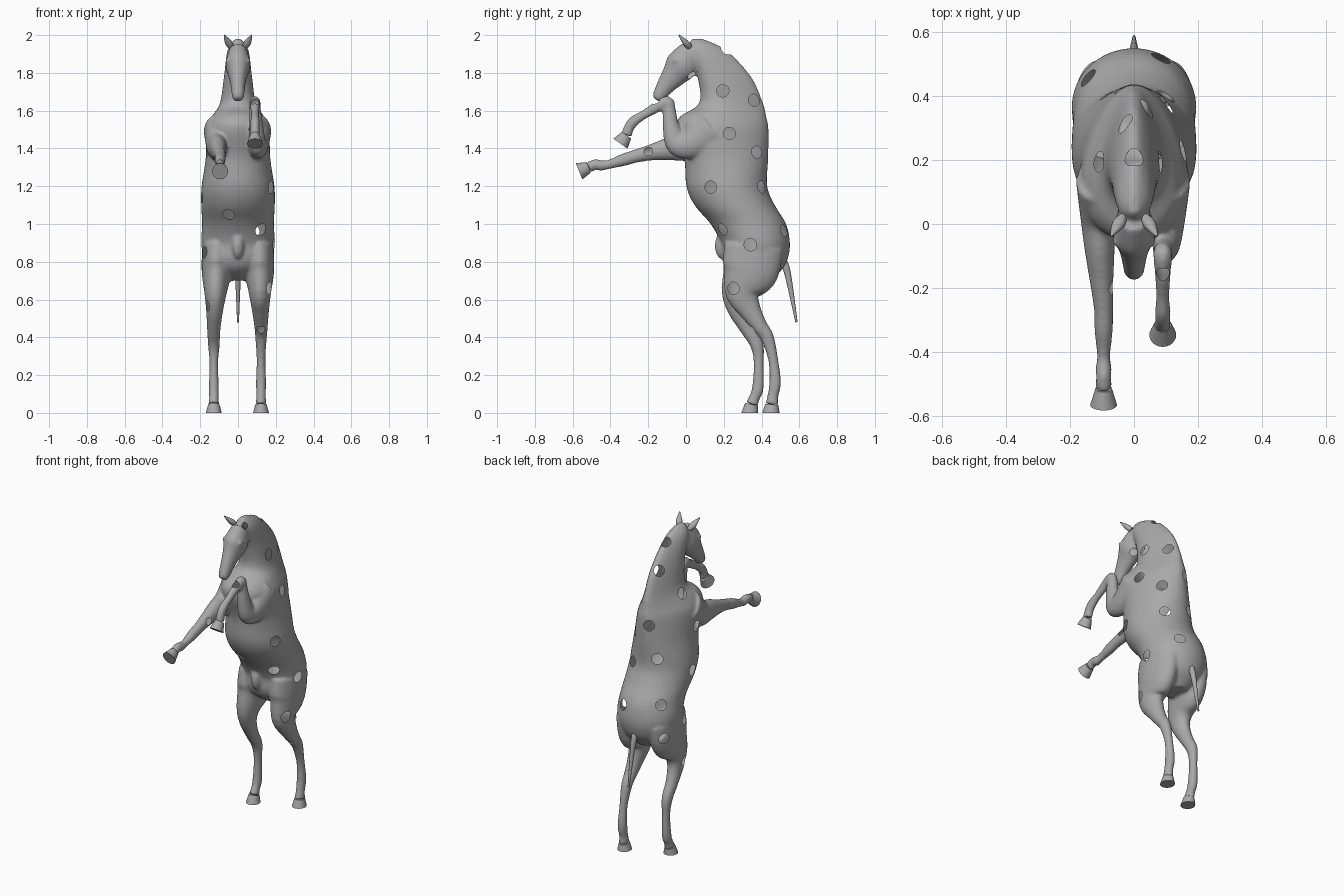
import bpy, bmesh, math
from mathutils import Vector
from mathutils.bvhtree import BVHTree

if "Cube" in bpy.data.objects:
    bpy.data.objects.remove(bpy.data.objects["Cube"])

grey = bpy.data.materials.new("plain_grey")
grey.diffuse_color = (0.4, 0.4, 0.4, 1)
grey.use_nodes = True
grey.node_tree.nodes["Principled BSDF"].inputs["Base Color"].default_value = grey.diffuse_color


def spline(rows, steps):
    """Catmull-Rom interpolation of rows of any length."""
    out = []
    for i in range(len(rows) - 1):
        a, b, c, d = (rows[max(0, min(len(rows) - 1, i + k))] for k in (-1, 0, 1, 2))
        for s in range(steps):
            t = s / steps
            out.append([0.5 * (2 * q + (r - p) * t + (2 * p - 5 * q + 4 * r - w) * t * t
                               + (3 * q - p - 3 * r + w) * t ** 3)
                        for p, q, r, w in zip(a, b, c, d)])
    return out + [list(rows[-1])]


def finish(name, bm):
    mesh = bpy.data.meshes.new(name)
    bm.to_mesh(mesh)
    bm.free()
    mesh.materials.append(grey)
    ob = bpy.data.objects.new(name, mesh)
    bpy.context.collection.objects.link(ob)
    return ob


def skin(name, rings):
    """Join closed rings of points into a capped solid."""
    bm = bmesh.new()
    loops = [[bm.verts.new(p) for p in ring] for ring in rings]
    n = len(loops[0])
    for a, b in zip(loops, loops[1:]):
        for i in range(n):
            bm.faces.new((a[i], a[(i + 1) % n], b[(i + 1) % n], b[i]))
    bm.faces.new(loops[0][::-1])
    bm.faces.new(loops[-1])
    bmesh.ops.recalc_face_normals(bm, faces=bm.faces)
    return finish(name, bm)


def tube(name, rows, steps=5, n=24):
    """Rows are x, y, z, side radius, front-to-back radius."""
    pts = spline(rows, steps)
    rings = []
    for i, p in enumerate(pts):
        t = (Vector(pts[min(i + 1, len(pts) - 1)][:3]) - Vector(pts[max(i - 1, 0)][:3])).normalized()
        side = (Vector((1, 0, 0)) - t * t.x).normalized()
        up = t.cross(side)
        rings.append([Vector(p[:3]) + side * (p[3] * math.cos(a)) + up * (p[4] * math.sin(a))
                      for a in (2 * math.pi * k / n for k in range(n))])
    return skin(name, rings)


def ball(name, centre, size):
    bm = bmesh.new()
    bmesh.ops.create_uvsphere(bm, u_segments=20, v_segments=12, radius=1)
    for v in bm.verts:
        v.co = Vector(centre) + Vector([c * s for c, s in zip(v.co, size)])
    return finish(name, bm)


def smooth(ob):
    bpy.ops.object.select_all(action='DESELECT')
    ob.select_set(True)
    bpy.context.view_layer.objects.active = ob
    bpy.ops.object.shade_smooth_by_angle(angle=math.radians(40))


parts = []


def leg(name, x_top, x_low, radii, path, sole):
    """Thick muscle is stretched front to back; the hoof flares to a flat sole."""
    rows = []
    for i, (r, (y, z)) in enumerate(zip(radii, path)):
        x = x_top + (x_low - x_top) * min(1, i / 4)
        rows.append((x, y, z, r, r * (1.15 + 18 * max(0, r - .035))))
    parts.append(tube(name + "_leg", rows))
    end = (x_low, sole[0], sole[1], .042, .046)
    hoof = tube(name + "_hoof", [rows[-1], [t * .8 + e * .2 for t, e in zip(rows[-1], end)], end], 1)
    if sole[1] == 0:
        for v in hoof.data.vertices[-24:]:
            v.co.z = 0
    smooth(hoof)


# trunk and neck: z, front y, back y, half width; the crest narrows with height
trunk = [(.70, .30, .45, .06), (.76, .22, .51, .14), (.82, .19, .54, .18), (.9, .185, .55, .195),
         (1, .13, .53, .19), (1.1, .045, .47, .195), (1.2, .002, .43, .193), (1.35, -.01, .435, .17),
         (1.5, -.055, .437, .16), (1.57, -.03, .425, .13), (1.64, .07, .408, .09), (1.78, .06, .345, .07),
         (1.92, .01, .215, .052), (1.98, .03, .09, .015)]
rings = []
for z, yf, yb, w in spline(trunk, 5):
    k = .38 * max(0, min(1, (z - 1.25) / .35))
    rings.append([(w * math.cos(a) * (1 - k * math.sin(a)), (yf + yb) / 2 + (yb - yf) / 2 * math.sin(a), z)
                  for a in (2 * math.pi * i / 40 for i in range(40))])
parts.append(skin("trunk", rings))

# head, from poll to muzzle
head = [(.03, 1.925, .045, .06), (-.02, 1.845, .066, .087), (-.065, 1.785, .05, .067),
        (-.105, 1.735, .039, .05), (-.147, 1.672, .031, .033), (-.157, 1.657, .018, .018)]
parts.append(tube("head", [(0, *row) for row in head]))

# legs
fore = (.062, .055, .047, .037, .03, .029, .021, .025, .024, .026)
hind = (.08, .078, .06, .046, .036, .031, .023, .027, .025, .03)
leg("right_front", .115, .09, fore,
    [(.14, 1.5), (.04, 1.43), (-.045, 1.425), (-.08, 1.52), (-.09, 1.61), (-.107, 1.643), (-.22, 1.58),
     (-.275, 1.545), (-.302, 1.51), (-.315, 1.47)], (-.347, 1.425))
leg("left_front", -.12, -.095, fore,
    [(.14, 1.5), (.03, 1.42), (-.08, 1.4), (-.18, 1.38), (-.27, 1.358), (-.33, 1.34), (-.41, 1.315),
     (-.45, 1.31), (-.48, 1.315), (-.515, 1.3)], (-.566, 1.279))
leg("left_hind", -.11, -.128, hind,
    [(.36, .88), (.335, .75), (.28, .64), (.28, .55), (.325, .45), (.375, .36), (.385, .26),
     (.38, .13), (.362, .08), (.348, .045)], (.337, 0))
leg("right_hind", .11, .122, hind,
    [(.36, .88), (.34, .75), (.3, .64), (.335, .55), (.39, .46), (.43, .4), (.462, .28),
     (.472, .16), (.46, .09), (.455, .045)], (.45, 0))

# sheath, eyes and ears
parts.append(ball("sheath", (0, .19, .885), (.032, .038, .07)))
for s in (-1, 1):
    parts.append(ball("eye", (s * .054, -.055, 1.865), (.014, .018, .015)))
    smooth(tube("ear", [(s * .035, .02, 1.935, .014, .016), (s * .05, -.002, 1.96, .02, .016),
                        (s * .072, -.038, 2.0, .003, .003)], 6, 12))

# tail stump
smooth(tube("tail", [(0, .50, .82, .02, .022), (0, .535, .75, .016, .018), (0, .585, .48, .005, .006)], 6, 12))

# fuse the soft parts into one skin
bpy.ops.object.select_all(action='DESELECT')
for p in parts:
    p.select_set(True)
bpy.context.view_layer.objects.active = parts[0]
bpy.ops.object.join()
body = parts[0]
body.name = "body"
fuse = body.modifiers.new("fuse", 'REMESH')
fuse.mode = 'VOXEL'
fuse.voxel_size = .009
relax = body.modifiers.new("relax", 'SMOOTH')
relax.factor, relax.iterations = .5, 5
mesh = bpy.data.meshes.new_from_object(body.evaluated_get(bpy.context.evaluated_depsgraph_get()))
body.modifiers.clear()
body.data = mesh
mesh.materials.clear()
mesh.materials.append(grey)

# round openings through the skin, placed on each side by two coordinates
right = [(.195, 1.705), (.36, 1.655), (.23, 1.48), (.375, 1.38), (.13, 1.195), (.4, 1.195),
         (.52, .965), (.34, .89), (.25, .66), (.03, 1.785), (-.2, 1.385)]
left = [(.195, 1.61), (.13, 1.39), (.21, 1.145), (.27, .85), (.25, .57), (.46, .79)]
back = [(0, 1.92), (-.03, 1.78), (-.035, 1.47), (-.08, 1.26), (-.145, 1)]
front = [(-.05, 1.05), (.12, .97), (.12, .44), (.09, 1.65)]
rays = [((s, a, b), (-s, 0, 0)) for s, group in ((1, right), (-1, left)) for a, b in group]
rays += [((a, s, b), (0, -s, 0)) for s, group in ((1, back), (-1, front)) for a, b in group]
bm = bmesh.new()
bm.from_mesh(mesh)
tree = BVHTree.FromBMesh(bm)
spots = [hit for hit in (tree.ray_cast(Vector(o), Vector(d))[0] for o, d in rays) if hit]
for centre in spots:
    r = .023 if centre.y < .04 or centre.z < .5 else .033
    gone = [f for f in bm.faces if (f.calc_center_median() - centre).length < r]
    rim = {v for f in gone for v in f.verts}
    bmesh.ops.delete(bm, geom=gone, context='FACES')
    for v in rim:
        if v.is_valid:
            v.co = centre + (v.co - centre).normalized() * r
for f in bm.faces:
    f.material_index = 0
bm.to_mesh(mesh)
bm.free()
smooth(body)
